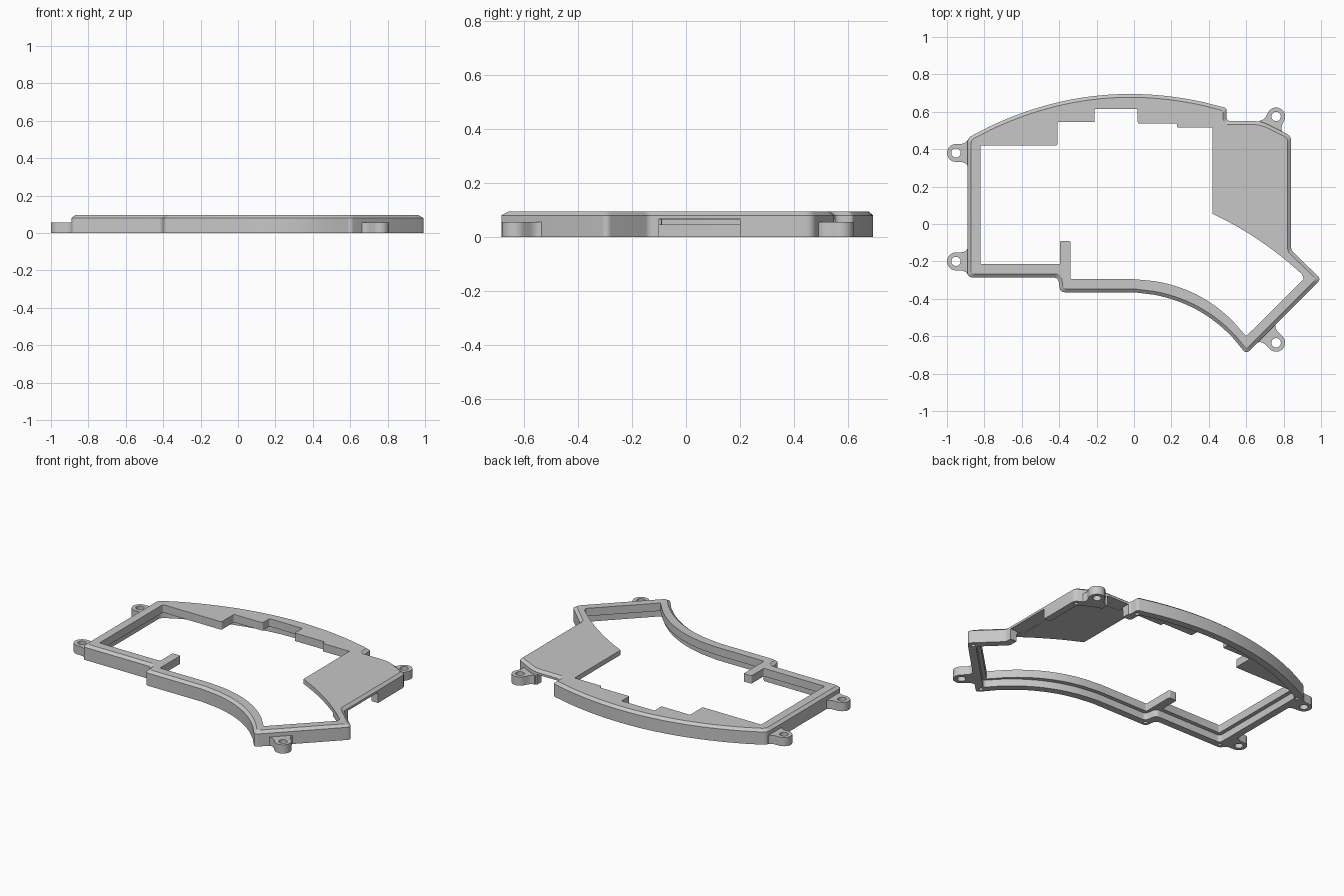
import bpy, bmesh, math
from mathutils import Vector

cube = bpy.data.objects.get("Cube")
if cube:
    bpy.data.objects.remove(cube, do_unlink=True)

grey = bpy.data.materials.new("light_grey")
grey.use_nodes = True
grey.diffuse_color = (0.57, 0.57, 0.57, 1)
grey.node_tree.nodes["Principled BSDF"].inputs["Base Color"].default_value = (0.57, 0.57, 0.57, 1)


def arc(p, q, sag, n=20):
    """Points of a shallow bow between p and q, kept clear of the end corners."""
    p, q = Vector(p), Vector(q)
    d = q - p
    side = Vector((-d.y, d.x)).normalized()
    out = []
    for i in range(3, n - 2):
        t = i / n
        v = p + d * t + side * (4 * sag * t * (1 - t))
        out.append((v.x, v.y, 0))
    return out


def offset(pts, dist):
    """Move a counter-clockwise outline inward with mitred corners."""
    out = []
    for i, (x, y, r) in enumerate(pts):
        a, b, c = Vector(pts[i - 1][:2]), Vector((x, y)), Vector(pts[(i + 1) % len(pts)][:2])
        d1, d2 = (b - a).normalized(), (c - b).normalized()
        n1, n2 = Vector((-d1.y, d1.x)), Vector((-d2.y, d2.x))
        v = b + (n1 + n2) * (dist / (1 + n1.dot(n2)))
        out.append((v.x, v.y, r))
    return out


def rounded(pts, steps=5):
    """Replace each corner that has a radius by a small curve."""
    out = []
    for i, (x, y, r) in enumerate(pts):
        b = Vector((x, y))
        if r == 0:
            out.append(b)
            continue
        a = b + (Vector(pts[i - 1][:2]) - b).normalized() * r
        c = b + (Vector(pts[(i + 1) % len(pts)][:2]) - b).normalized() * r
        for k in range(steps + 1):
            t = k / steps
            out.append(a * (1 - t) ** 2 + b * (2 * t * (1 - t)) + c * t ** 2)
    return out


def loft(name, layers):
    """Solid through matching outlines, given as (points, z) from low to high."""
    bm = bmesh.new()
    rings = [[bm.verts.new((p[0], p[1], z)) for p in pts] for pts, z in layers]
    n = len(rings[0])
    for lo, hi in zip(rings, rings[1:]):
        for i in range(n):
            j = (i + 1) % n
            bm.faces.new((lo[i], lo[j], hi[j], hi[i]))
    bm.faces.new(rings[0][::-1])
    bm.faces.new(rings[-1])
    bmesh.ops.recalc_face_normals(bm, faces=bm.faces[:])
    me = bpy.data.meshes.new(name)
    bm.to_mesh(me)
    bm.free()
    ob = bpy.data.objects.new(name, me)
    bpy.context.collection.objects.link(ob)
    me.materials.append(grey)
    return ob


def prism(name, pts, z0, z1):
    return loft(name, [(pts, z0), (pts, z1)])


def circle(x, y, r, n=24):
    return [(x + r * math.cos(math.tau * i / n), y + r * math.sin(math.tau * i / n)) for i in range(n)]


def select(ob):
    bpy.ops.object.select_all(action='DESELECT')
    ob.select_set(True)
    bpy.context.view_layer.objects.active = ob


def cut(ob, cutter):
    cutter.hide_render = True
    mod = ob.modifiers.new("cut", 'BOOLEAN')
    mod.operation, mod.solver, mod.object = 'DIFFERENCE', 'EXACT', cutter
    select(ob)
    bpy.ops.object.modifier_apply(modifier=mod.name)
    bpy.data.objects.remove(cutter, do_unlink=True)


def smooth(ob):
    select(ob)
    bpy.ops.object.shade_smooth_by_angle(angle=math.radians(25))


# Outer outline, counter-clockwise, with corner radii
outline = [(-0.89, -0.285, 0.025), (-0.405, -0.285, 0.03), (-0.395, -0.365, 0.025), (0, -0.365, 0)]
outline += arc((0, -0.365), (0.6, -0.695), 0.08)
outline += [(0.6, -0.695, 0.025), (1.0, -0.295, 0.025), (0.84, -0.14, 0.015), (0.84, 0.47, 0.025),
            (0.68, 0.55, 0.04), (0.495, 0.55, 0.025), (0.495, 0.62, 0.015)]
outline += arc((0.495, 0.62), (-0.89, 0.46), -0.145, 36)
outline += [(-0.89, 0.46, 0.025)]

# Opening in the top face, with stepped back edge and a finger at the front
R = 0.008
opening = [(-0.82, -0.215, R), (-0.395, -0.215, R), (-0.395, -0.09, R), (-0.34, -0.09, R),
           (-0.34, -0.295, R), (0, -0.295, 0)]
opening += arc((0, -0.295), (0.6, -0.6), 0.078)
opening += [(0.6, -0.6, 0), (0.908, -0.295, R), (0.9, -0.27, 0)]
opening += arc((0.9, -0.27), (0.42, 0.055), -0.022)
opening += [(0.42, 0.055, 0), (0.42, 0.515, 0), (0.23, 0.515, R), (0.23, 0.538, R), (0.02, 0.538, R),
            (0.02, 0.615, R), (-0.21, 0.615, R), (-0.21, 0.545, R), (-0.41, 0.545, R),
            (-0.41, 0.42, R), (-0.82, 0.42, R)]

# Case frame with a chamfered top rim
rim = rounded(outline)
case = loft("case_frame", [(rim, 0), (rim, 0.08), (rounded(offset(outline, 0.018)), 0.095)])
cut(case, prism("opening_cutter", rounded(opening), -0.1, 0.2))

# Recess below the ledge, and deeper pocket below the thin side panel
cut(case, prism("recess_cutter", rounded(offset(outline, 0.045)), -0.1, 0.045))
pocket = [(0.4, 0.0), (0.79, -0.18), (0.79, 0.43), (0.65, 0.5), (0.445, 0.5), (0.445, 0.56), (0.4, 0.56)]
cut(case, prism("pocket_cutter", pocket, -0.1, 0.065))


# Connector gaps in the side and back walls
def box(name, x0, x1, y0, y1, z1):
    return prism(name, [(x0, y0), (x1, y0), (x1, y1), (x0, y1)], -0.1, z1)


cut(case, box("side_gap_cutter", 0.75, 0.95, -0.1, 0.2, 0.066))
cut(case, box("back_gap_cutter", 0.505, 0.66, 0.46, 0.6, 0.066))

# Blind screw holes in the bottom of the wall
for x, y in [(-0.86, -0.258), (-0.86, 0.43), (-0.37, -0.34), (0.6, -0.652),
             (0.955, -0.297), (0.468, 0.585), (0.812, 0.45)]:
    cut(case, prism("screw_cutter", circle(x, y, 0.012, 16), -0.1, 0.04))
smooth(case)


# Mounting tabs: centre of hole, outward direction, distance to the wall
def tab(name, x, y, dx, dy, reach):
    out = Vector((dx, dy)).normalized()
    along = Vector((out.y, -out.x))
    half = [(0.068, -0.02), (0.068, 0), (0.057, 0.009), (0.051, 0.021), (0.048, 0.036)]
    tip = [(0.048 * math.cos(a), reach + 0.048 * math.sin(a))
           for a in [math.pi * i / 16 for i in range(17)]]
    shape = half + tip + [(-u, v) for u, v in reversed(half)]
    base = Vector((x, y)) - out * reach
    ob = prism(name, [base + along * u + out * v for u, v in shape], 0, 0.055)
    cut(ob, prism("tab_hole_cutter", circle(x, y, 0.025), -0.1, 0.2))
    smooth(ob)


tab("right_back_tab", -0.952, 0.38, -1, 0, 0.062)
tab("right_front_tab", -0.952, -0.2, -1, 0, 0.062)
tab("left_back_tab", 0.76, 0.575, 1, 2, 0.058)
tab("left_front_tab", 0.76, -0.635, 1, -1, 0.071)
